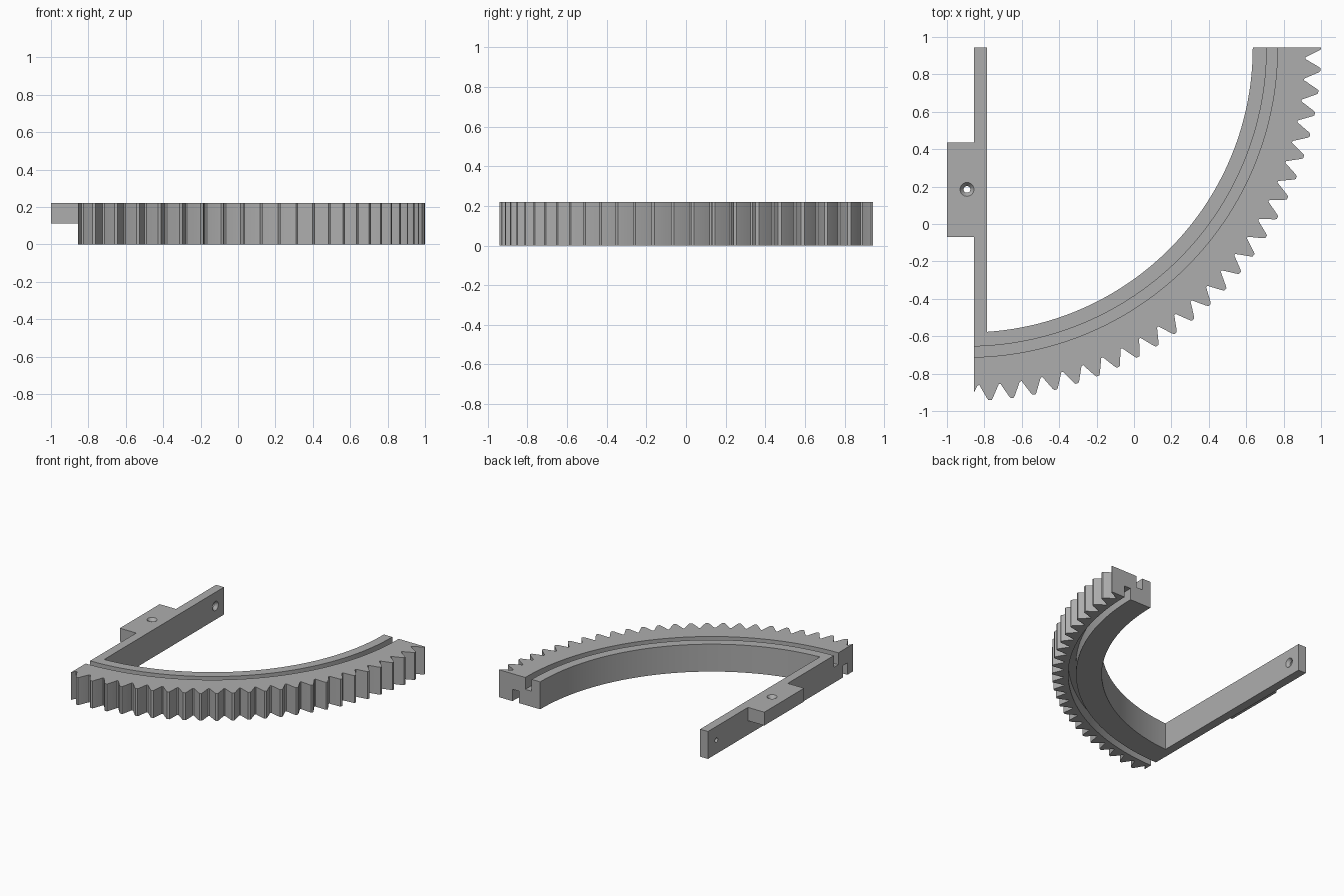
import bpy, bmesh, math
from mathutils import Matrix

cube = bpy.data.objects.get("Cube")
if cube:
    bpy.data.objects.remove(cube, do_unlink=True)

CX, CY = -0.888, 0.943      # centre of the arc
H = 0.22                    # overall height
TEETH = 25                  # teeth in the quarter circle
TIP, ROOT, INNER = 1.888, 1.806, 1.523
BAR_L, BAR_R = -0.855, -0.785

grey = bpy.data.materials.new("mid_grey")
grey.use_nodes = True
COLOUR = (0.42, 0.42, 0.42, 1)
grey.diffuse_color = COLOUR
grey.node_tree.nodes["Principled BSDF"].inputs["Base Color"].default_value = COLOUR


def finish(bm, name):
    bmesh.ops.recalc_face_normals(bm, faces=bm.faces)
    mesh = bpy.data.meshes.new(name)
    bm.to_mesh(mesh)
    bm.free()
    mesh.materials.append(grey)
    obj = bpy.data.objects.new(name, mesh)
    bpy.context.collection.objects.link(obj)
    return obj


def prism(name, outline, z0, z1):
    bm = bmesh.new()
    face = bm.faces.new([bm.verts.new((x, y, z0)) for x, y in outline])
    top = bmesh.ops.extrude_face_region(bm, geom=[face])
    verts = [v for v in top["geom"] if isinstance(v, bmesh.types.BMVert)]
    bmesh.ops.translate(bm, verts=verts, vec=(0, 0, z1 - z0))
    return finish(bm, name)


def box(name, x0, x1, y0, y1, z0, z1):
    return prism(name, [(x0, y0), (x1, y0), (x1, y1), (x0, y1)], z0, z1)


def polar(r, deg):
    a = math.radians(deg)
    return CX + r * math.cos(a), CY + r * math.sin(a)


def arc(r, start, end, steps=60):
    return [polar(r, start + (end - start) * i / steps) for i in range(steps + 1)]


def combine(target, other, operation):
    mod = target.modifiers.new(operation.lower(), "BOOLEAN")
    mod.operation, mod.solver, mod.object = operation, "EXACT", other
    bpy.context.view_layer.objects.active = target
    bpy.ops.object.modifier_apply(modifier=mod.name)
    bpy.data.objects.remove(other, do_unlink=True)


def screw_cutter(matrix, length):
    """Straight hole with a countersink opening towards local +z at the origin."""
    bm = bmesh.new()
    rings = []
    for r, z in ((0.018, -length), (0.018, -0.025), (0.037, 0), (0.037, 0.02)):
        rings.append([bm.verts.new((r * math.cos(t * math.tau / 32),
                                    r * math.sin(t * math.tau / 32), z)) for t in range(32)])
    for a, b in zip(rings, rings[1:]):
        for i in range(32):
            j = (i + 1) % 32
            bm.faces.new((a[i], a[j], b[j], b[i]))
    bm.faces.new(rings[0])
    bm.faces.new(rings[-1])
    bm.transform(matrix)
    return finish(bm, "screw_cutter")


# Toothed quarter ring: half-tooth profile mirrored around every tip
pitch = 90 / TEETH
half = [(0.07, TIP), (0.13, TIP - 0.01), (0.42, ROOT + 0.008), (0.455, ROOT)]
tooth = [(-f, r) for f, r in reversed(half)] + half
outer = [polar(TIP, 0)]
for k in range(TEETH + 1):
    for f, r in tooth:
        deg = -(k + f) * pitch
        if -90 < deg < 0:
            outer.append(polar(r, deg))
outer.append(polar(TIP, -90))
rack = prism("toothed_arc_bracket", outer + arc(INNER, -90, 0), 0, H)

# Guide grooves: one in the top, one further out in the bottom
for r0, r1, z0, z1 in ((1.598, 1.655, H - 0.095, H + 0.1), (1.712, 1.769, -0.1, 0.095)):
    groove = prism("groove_cutter", arc(r1, 2, -92) + arc(r0, -92, 2), z0, z1)
    combine(rack, groove, "DIFFERENCE")

# Trim the ring flush with the bar
combine(rack, box("trim_cutter", -1.2, BAR_L, -1.2, 0, -0.2, 0.5), "DIFFERENCE")

# Straight bar and mounting tab
combine(rack, box("bar", BAR_L, BAR_R, -0.62, CY, 0, H), "UNION")
combine(rack, box("tab", -1, BAR_L + 0.03, -0.07, 0.435, 0.113, H), "UNION")

# Countersunk screw holes: down through the tab, sideways through the bar end
combine(rack, screw_cutter(Matrix.Translation((-0.893, 0.185, H)), 0.2), "DIFFERENCE")
side = Matrix.Translation((BAR_R, 0.835, H / 2)) @ Matrix.Rotation(math.pi / 2, 4, "Y")
combine(rack, screw_cutter(side, 0.2), "DIFFERENCE")

bpy.ops.object.select_all(action="DESELECT")
rack.select_set(True)
bpy.context.view_layer.objects.active = rack
bpy.ops.object.shade_smooth_by_angle(angle=math.radians(25))
